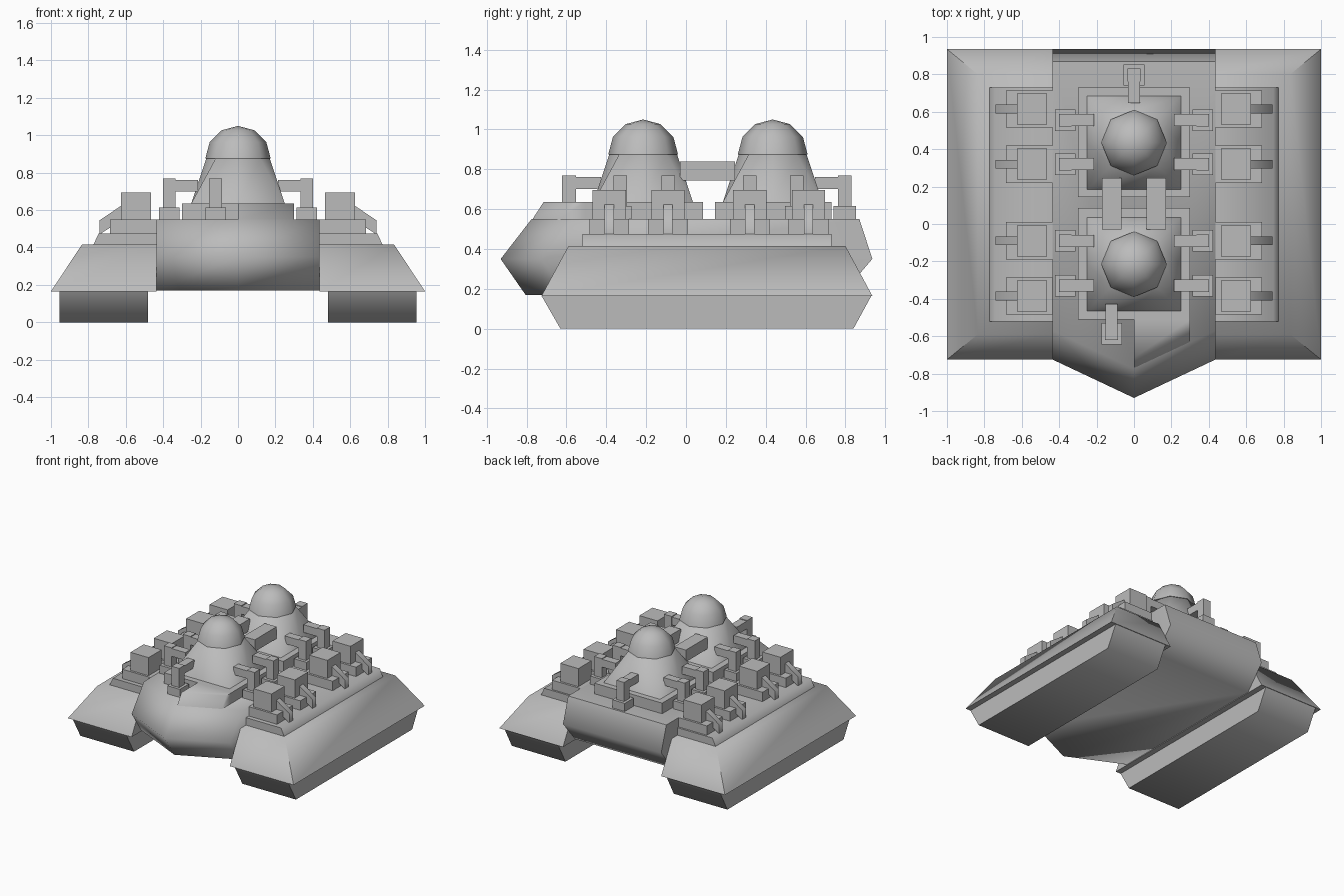
import bpy, bmesh, math

if "Cube" in bpy.data.objects:
    bpy.data.objects.remove(bpy.data.objects["Cube"], do_unlink=True)

# Single armour colour
grey = bpy.data.materials.new("armour_grey")
grey.use_nodes = True
GREY = (0.5, 0.5, 0.5, 1)
grey.diffuse_color = GREY
grey.node_tree.nodes["Principled BSDF"].inputs["Base Color"].default_value = GREY


def finish(name, bm, angle=70):
    bmesh.ops.recalc_face_normals(bm, faces=bm.faces)
    mesh = bpy.data.meshes.new(name)
    bm.to_mesh(mesh)
    bm.free()
    mesh.materials.append(grey)
    obj = bpy.data.objects.new(name, mesh)
    bpy.context.collection.objects.link(obj)
    bpy.ops.object.select_all(action='DESELECT')
    obj.select_set(True)
    bpy.context.view_layer.objects.active = obj
    bpy.ops.object.shade_smooth_by_angle(angle=math.radians(angle))
    return obj


def loft(name, rings, angle=70):
    """Skin a stack of equal-length point rings and cap both ends."""
    bm = bmesh.new()
    loops = [[bm.verts.new(p) for p in ring] for ring in rings]
    n = len(loops[0])
    for low, high in zip(loops, loops[1:]):
        for i in range(n):
            j = (i + 1) % n
            bm.faces.new((low[i], low[j], high[j], high[i]))
    bm.faces.new(loops[0])
    bm.faces.new(loops[-1])
    return finish(name, bm, angle)


def rect(x0, x1, y0, y1, z):
    return [(x0, y0, z), (x1, y0, z), (x1, y1, z), (x0, y1, z)]


def box(name, x0, x1, y0, y1, z0, z1):
    return loft(name, [rect(x0, x1, y0, y1, z0), rect(x0, x1, y0, y1, z1)])


def sided(s, x0, x1):
    return sorted((s * x0, s * x1))


# Central hull with pointed prow, widest at mid height
def hull_ring(z, inset_front, inset_back):
    w, f, b = 0.435, -0.725 + inset_front, 0.935 - inset_back
    return [(-w, f, z), (0, f - 0.205, z), (w, f, z), (w, b, z), (-w, b, z)]


loft("central_hull", [hull_ring(0.17, 0.125, 0.155),
                      hull_ring(0.35, 0, 0),
                      hull_ring(0.55, 0.155, 0.065)])

# Wedge cockpit on the right half of the foredeck, flush with the prow
loft("prow_cockpit", [
    [(0, -0.77, 0.55), (0.3, -0.63, 0.55), (0.3, -0.51, 0.55), (0, -0.51, 0.55)],
    [(0, -0.715, 0.635), (0.3, -0.575, 0.635), (0.3, -0.51, 0.635), (0, -0.51, 0.635)]])

# Side pods, their lower runners, deck plates and gun turrets
for s, side in ((1, "left"), (-1, "right")):
    loft(side + "_runner", [
        rect(*sided(s, 0.48, 0.955), -0.63, 0.84, 0),
        rect(*sided(s, 0.48, 0.955), -0.725, 0.93, 0.165)])
    loft(side + "_pod", [
        rect(*sided(s, 0.435, 1.0), -0.725, 0.935, 0.165),
        rect(*sided(s, 0.435, 0.835), -0.59, 0.80, 0.415)])
    loft(side + "_pod_deck", [
        rect(*sided(s, 0.435, 0.775), -0.52, 0.73, 0.41),
        rect(*sided(s, 0.435, 0.745), -0.52, 0.73, 0.475)])

    for i, y in enumerate((-0.385, -0.09, 0.32, 0.615)):
        tag = f"{side}_turret_{i + 1}_"
        box(tag + "base", *sided(s, 0.435, 0.685), y - 0.1, y + 0.1, 0.47, 0.55)
        box(tag + "body", *sided(s, 0.465, 0.625), y - 0.083, y + 0.083, 0.55, 0.695)
        profile = ((0.6, 0.56), (0.74, 0.47), (0.74, 0.545), (0.6, 0.64))
        loft(tag + "barrel", [[(s * x, y + d, z) for x, z in profile]
                              for d in (-0.023, 0.023)])

# Two domed towers on plinths
def square_ring(cy, r, z):
    steps = ((1, 0), (1, 1), (0, 1), (-1, 1), (-1, 0), (-1, -1), (0, -1), (1, -1))
    return [(a * r, cy + b * r, z) for a, b in steps]


def octagon_ring(cy, r, z):
    return [(r * math.cos(k * math.pi / 4), cy + r * math.sin(k * math.pi / 4), z)
            for k in range(8)]


for label, cy, y0, y1 in (("front", -0.215, -0.51, 0.085),
                          ("rear", 0.435, 0.145, 0.73)):
    box(label + "_plinth", -0.3, 0.3, y0, y1, 0.55, 0.635)
    loft(label + "_tower", [square_ring(cy, 0.25, 0.635),
                            octagon_ring(cy, 0.17, 0.875)])
    bm = bmesh.new()
    bmesh.ops.create_uvsphere(bm, u_segments=8, v_segments=6, radius=0.175)
    bmesh.ops.bisect_plane(bm, geom=bm.verts[:] + bm.edges[:] + bm.faces[:],
                           plane_co=(0, 0, 0), plane_no=(0, 0, -1), clear_outer=True)
    bmesh.ops.holes_fill(bm, edges=[e for e in bm.edges if e.is_boundary])
    bmesh.ops.translate(bm, verts=bm.verts, vec=(0, cy, 0.875))
    finish(label + "_dome", bm)

# Twin bridges joining the towers
for s, side in ((1, "left"), (-1, "right")):
    box(side + "_bridge", *sided(s, 0.067, 0.17), -0.03, 0.245, 0.745, 0.84)


# Posts standing on the hull with an arm reaching into the tower
def post(name, x, y, dx, dy, reach):
    box(name + "_foot", x - 0.055, x + 0.055, y - 0.057, y + 0.057, 0.55, 0.615)
    box(name + "_column", x - 0.034, x + 0.034, y - 0.034, y + 0.034, 0.6, 0.768)
    ex, ey = x + dx * reach, y + dy * reach
    wx, wy = 0.032 * abs(dy), 0.032 * abs(dx)
    box(name + "_arm", min(x, ex) - wx, max(x, ex) + wx,
        min(y, ey) - wy, max(y, ey) + wy, 0.7, 0.762)


for i, y in enumerate((-0.33, -0.09, 0.32, 0.555)):
    post(f"left_post_{i + 1}", 0.368, y, -1, 0, 0.155)
    post(f"right_post_{i + 1}", -0.368, y, 1, 0, 0.155)
post("front_post", -0.12, -0.587, 0, 1, 0.16)
post("rear_post", 0, 0.797, 0, -1, 0.15)
